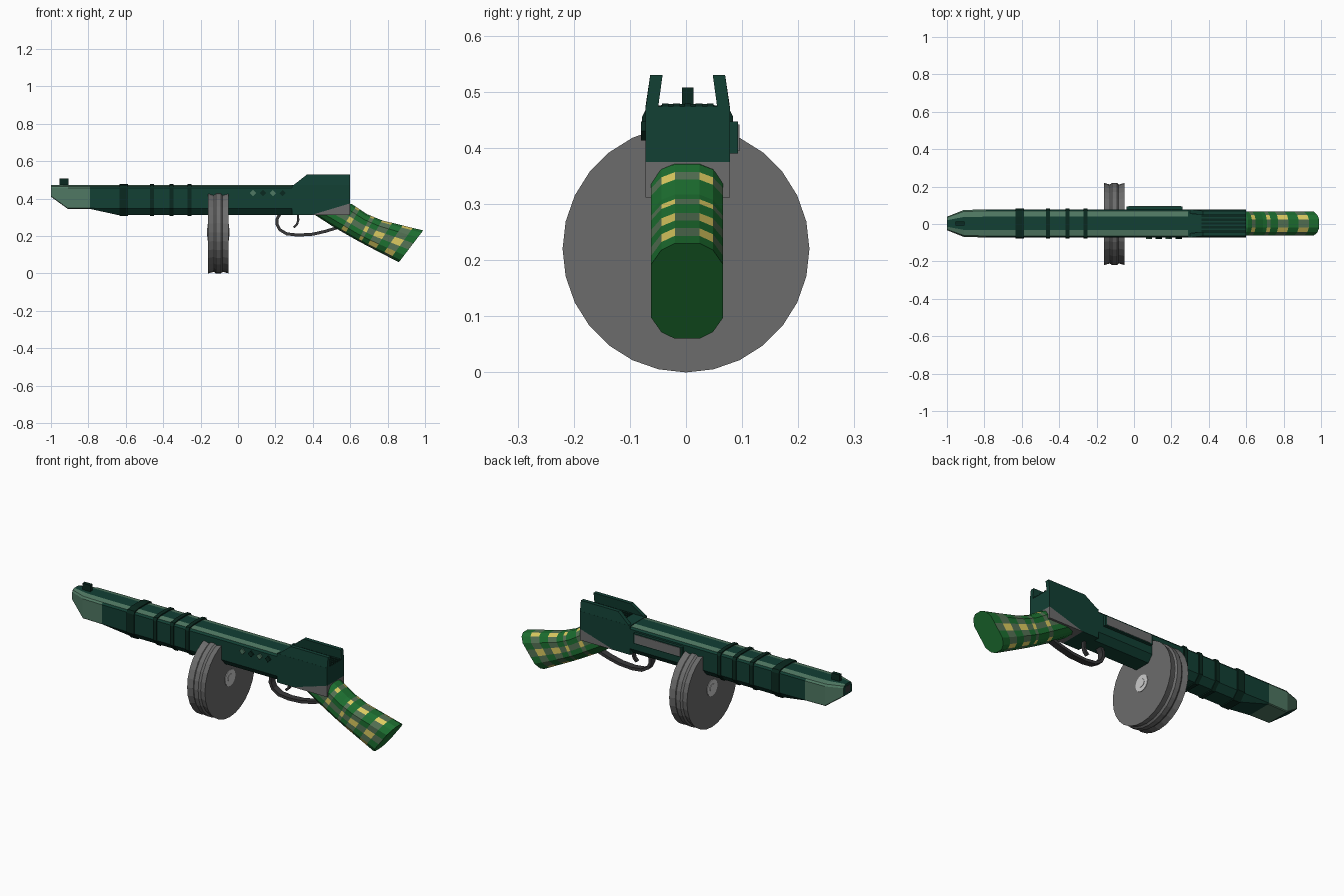
import bpy, math
from mathutils import Vector

if "Cube" in bpy.data.objects:
    bpy.data.objects.remove(bpy.data.objects["Cube"])

CY = 0.003  # centre plane of the body


def material(name, rgb):
    m = bpy.data.materials.new(name)
    m.diffuse_color = (*rgb, 1)
    m.use_nodes = True
    m.node_tree.nodes["Principled BSDF"].inputs["Base Color"].default_value = m.diffuse_color
    return m


DARK = material("dark_green", (0.006, 0.05, 0.034))
BAND = material("band_green", (0.003, 0.022, 0.014))
PALE = material("pale_green", (0.08, 0.19, 0.125))
STOCK = material("stock_green", (0.012, 0.16, 0.03))
CHECK = material("check_grey", (0.09, 0.17, 0.09))
YELLOW = material("check_yellow", (0.72, 0.6, 0.12))
STEEL = material("dark_steel", (0.04, 0.04, 0.042))
LIGHT = material("light_steel", (0.6, 0.6, 0.6))
GREY = material("mid_grey", (0.15, 0.15, 0.15))


def mesh(name, verts, faces, mats=(), index=None):
    me = bpy.data.meshes.new(name)
    me.from_pydata(verts, [], faces)
    for m in mats:
        me.materials.append(m)
    if index:
        for p, i in zip(me.polygons, index):
            p.material_index = i
    ob = bpy.data.objects.new(name, me)
    bpy.context.collection.objects.link(ob)
    return ob


def loft(name, rings, mats, pick=lambda j, i: 0, caps=True):
    """Join equal-sized point rings; pick(ring, side) gives the material slot."""
    n = len(rings[0])
    verts = [p for r in rings for p in r]
    faces, idx = [], []
    for j in range(len(rings) - 1):
        for i in range(n):
            k = (i + 1) % n
            faces.append((j*n + i, j*n + k, (j+1)*n + k, (j+1)*n + i))
            idx.append(pick(j, i))
    if caps:
        faces += [tuple(range(n))[::-1], tuple(range((len(rings)-1)*n, len(rings)*n))]
        idx += [0, 0]
    return mesh(name, verts, faces, mats, idx)


def side_plate(name, pts, y0, y1, mat, lean=0.0):
    """Extrude an x-z outline through y; lean shifts y with height above 0.475."""
    ring = lambda y: [(x, y + CY + lean*max(0, z - 0.475), z) for x, z in pts]
    return loft(name, [ring(y0), ring(y1)], [mat])


def box(name, x, y, z, mat):
    return side_plate(name, [(x[0], z[0]), (x[1], z[0]), (x[1], z[1]), (x[0], z[1])],
                      y[0], y[1], mat)


def section(x, bottom, w=0.075, bw=0.045, chamfer=0.035, grow=0.0):
    """Body cross-section: flat top, two sloped top strips, chamfered bottom."""
    half = [(bw, bottom - grow), (w + grow, bottom + chamfer),
            (w + grow, 0.456), (w*0.89 + grow, 0.466 + grow), (w*0.48, 0.472 + grow)]
    return [(x, CY + y, z) for y, z in half] + [(x, CY - y, z) for y, z in reversed(half)]


# Fore-end and barrel jacket; pale strips are the sloped top faces
loft("barrel_jacket", [section(-0.79, 0.345, chamfer=0.004, bw=0.07),
                       section(-0.64, 0.312), section(0.30, 0.312)],
     [DARK, PALE], lambda j, i: 1 if i in (3, 5) else 0)

# Pale muzzle, tapering to the front
loft("muzzle", [section(-1.0, 0.41, w=0.036, bw=0.033, chamfer=0.004),
                section(-0.91, 0.345, w=0.072, bw=0.067, chamfer=0.004),
                section(-0.79, 0.345, bw=0.07, chamfer=0.004)],
     [DARK, PALE], lambda j, i: 0 if i == 4 or (j == 0 and i == 9) else 1)
box("muzzle_opening", (-1.001, -0.99), (-0.02, 0.02), (0.422, 0.458), STEEL)
box("front_sight", (-0.955, -0.907), (-0.01, 0.01), (0.465, 0.508), BAND)

# Bands round the fore-end
for x, w in ((-0.61, 0.045), (-0.46, 0.022), (-0.355, 0.022), (-0.26, 0.022)):
    loft("fore_end_band", [section(x - w/2, 0.312, grow=0.006),
                           section(x + w/2, 0.312, grow=0.006)], [BAND])

# Receiver with grey lower wedge
side_plate("receiver", [(0.29, 0.312), (0.39, 0.312), (0.60, 0.375),
                        (0.60, 0.474), (0.29, 0.474)], -0.075, 0.075, DARK)
side_plate("lower_wedge", [(0.39, 0.312), (0.60, 0.312), (0.60, 0.376)],
           -0.075, 0.075, GREY)

# Leaning rear fins and ribs between them
fin = [(0.30, 0.47), (0.60, 0.47), (0.60, 0.53), (0.37, 0.53), (0.30, 0.475)]
for s in (-1, 1):
    side_plate("rear_fin", fin, s*0.075, s*0.053, DARK, lean=-s*0.15)
for k in range(-2, 3):
    box("top_rib", (0.36, 0.60), (k*0.02 - 0.006, k*0.02 + 0.006), (0.47, 0.479), BAND)

# Side cover with grey plate, and diamond studs on the other side
box("side_cover", (-0.04, 0.26), (0.07, 0.09), (0.39, 0.447), DARK)
box("side_cover_plate", (-0.03, 0.25), (0.088, 0.092), (0.395, 0.442), GREY)
for k in range(4):
    x, z, r = 0.08 + k*0.053, 0.43, 0.017
    side_plate("diamond_stud", [(x - r, z), (x, z - r), (x + r, z), (x, z + r)],
               -0.083, -0.07, PALE if k % 2 == 0 else BAND)


def revolve(name, profile, n, mats):
    """Turn an (x, radius) profile about the drum axis."""
    rings = [[(x, r*math.sin(2*math.pi*i/n), 0.22 + r*math.cos(2*math.pi*i/n))
              for i in range(n)] for x, r in profile]
    return loft(name, rings, mats)


# Drum with two grooves, and hubs on both faces
revolve("drum", [(-0.16, 0.22), (-0.132, 0.212), (-0.128, 0.212), (-0.118, 0.22),
                 (-0.092, 0.22), (-0.082, 0.212), (-0.078, 0.212), (-0.05, 0.22)],
        28, [GREY])
revolve("drum_hub", [(-0.163, 0.045), (-0.047, 0.045)], 16, [LIGHT])
revolve("drum_hub_pin", [(-0.165, 0.022), (-0.045, 0.022)], 12, [LIGHT])


def strap(name, pts, thick, width):
    """Flat bar swept along an x-z path."""
    rings = []
    for i, (x, z) in enumerate(pts):
        a, b = pts[max(i-1, 0)], pts[min(i+1, len(pts)-1)]
        d = Vector((b[0]-a[0], b[1]-a[1])).normalized()
        nx, nz = -d.y*thick/2, d.x*thick/2
        rings.append([(x + s*nx, CY + t*width/2, z + s*nz)
                      for s, t in ((-1, -1), (-1, 1), (1, 1), (1, -1))])
    return loft(name, rings, [STEEL])


# Trigger guard and trigger
strap("trigger_guard", [(0.225, 0.32), (0.208, 0.29), (0.208, 0.265), (0.222, 0.235),
                        (0.26, 0.212), (0.32, 0.205), (0.40, 0.21), (0.47, 0.226),
                        (0.53, 0.245)], 0.016, 0.036)
strap("trigger", [(0.32, 0.32), (0.322, 0.285), (0.315, 0.262), (0.298, 0.245)],
      0.012, 0.02)

# Stock: capsule-shaped rings between its top and bottom lines, chequered by face
keys = [((0.56, 0.378), (0.41, 0.314)), ((0.61, 0.37), (0.52, 0.243)),
        ((0.69, 0.317), (0.625, 0.183)), ((0.77, 0.284), (0.69, 0.148)),
        ((0.99, 0.23), (0.86, 0.06))]
stations = []
for (t0, b0), (t1, b1) in zip(keys, keys[1:]):
    for k in range(4):
        f = k/4
        stations.append((Vector(t0).lerp(t1, f), Vector(b0).lerp(b1, f)))
stations.append((Vector(keys[-1][0]), Vector(keys[-1][1])))

half = [(0.0, 0), (0.022, 0), (0.046, 0.07), (0.064, 0.22), (0.064, 0.4),
        (0.064, 0.6), (0.064, 0.78), (0.046, 0.93), (0.022, 1)]
loop = half + [(0, 1)] + [(-y, f) for y, f in reversed(half[1:])]
rings = []
for t, b in stations:
    ring = []
    for y, f in loop:
        p = t.lerp(b, f)
        ring.append((p.x, CY - 0.001 + y, p.y))
    rings.append(ring)


def plaid(j, i):
    across = j in (5, 9, 12, 14)
    along = i in (1, 4, 7, 11, 13, 16)
    return across + along if across or i in (4, 13) else 0


loft("stock", rings, [STOCK, CHECK, YELLOW], plaid)

# Consistent outward normals
import bmesh
for ob in bpy.context.collection.objects:
    bm = bmesh.new()
    bm.from_mesh(ob.data)
    bmesh.ops.recalc_face_normals(bm, faces=bm.faces)
    bm.to_mesh(ob.data)
    bm.free()
